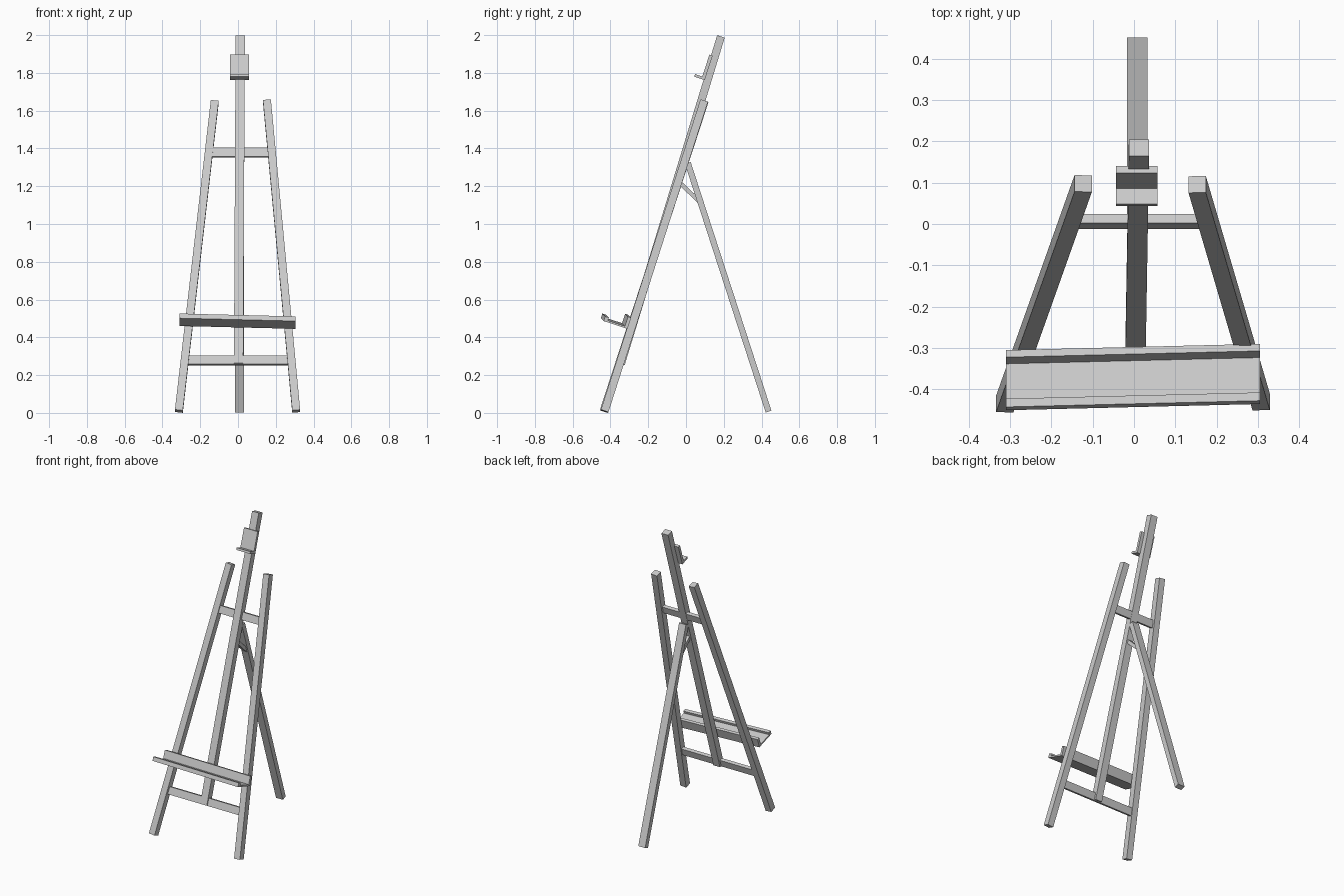
import bpy, math
from mathutils import Vector

if "Cube" in bpy.data.objects:
    bpy.data.objects.remove(bpy.data.objects["Cube"])

LEAN = math.radians(18)
UP = Vector((0, math.sin(LEAN), math.cos(LEAN)))       # along the leaning frame
OUT = Vector((0, -math.cos(LEAN), math.sin(LEAN)))     # toward the viewer


def add(name, verts, faces):
    me = bpy.data.meshes.new(name)
    me.from_pydata([tuple(v) for v in verts], [], faces)
    ob = bpy.data.objects.new(name, me)
    bpy.context.collection.objects.link(ob)
    # consistent outward normals
    import bmesh
    bm = bmesh.new()
    bm.from_mesh(me)
    bmesh.ops.recalc_face_normals(bm, faces=bm.faces)
    bm.to_mesh(me)
    bm.free()
    return ob


def loft(name, a, b):
    n = len(a)
    sides = [(i, (i + 1) % n, n + (i + 1) % n, n + i) for i in range(n)]
    return add(name, a + b, sides + [tuple(range(n)), tuple(range(n, 2 * n))])


def beam(name, p, q, width, depth):
    """Square-cut timber from p to q; width runs along x."""
    p, q = Vector(p), Vector(q)
    d = (q - p).normalized()
    s = Vector((1, 0, 0)) - d * d.x
    s.normalize()
    t = d.cross(s)
    ring = [s * (i * width / 2) + t * (j * depth / 2)
            for i, j in ((-1, -1), (1, -1), (1, 1), (-1, 1))]
    return loft(name, [p + r for r in ring], [q + r for r in ring])


def rail(name, profile, y, z, x0, x1, skew=0.0):
    """Profile of (out, up) points in the leaning frame, extruded across x."""
    def ring(x):
        o = Vector((x, y + skew * x, z - skew * x))
        return [o + OUT * a + UP * b for a, b in profile]
    return loft(name, ring(x0), ring(x1))


# Front legs, slightly uneven at the top
beam("front_leg_left", (-0.313, -0.436, 0.009), (-0.123, 0.098, 1.648), 0.042, 0.042)
beam("front_leg_right", (0.308, -0.431, 0.009), (0.153, 0.096, 1.652), 0.042, 0.042)

# Centre mast, rear leg and its brace
beam("mast", (0.003, -0.345, 0.258), (0.012, 0.185, 1.993), 0.049, 0.042)
beam("rear_leg", (0.008, 0.437, 0.007), (0.008, 0.010, 1.322), 0.050, 0.032)
beam("rear_brace", (0.008, -0.037, 1.222), (0.008, 0.070, 1.120), 0.030, 0.022)

# Crossbars
bar = [(-0.011, -0.024), (0.011, -0.024), (0.011, 0.024), (-0.011, 0.024)]
rail("upper_crossbar", bar, 0.006, 1.378, -0.152, 0.172)
rail("lower_crossbar", bar, -0.342, 0.278, -0.278, 0.278)

# Canvas tray with back board and front lip
tray = [(0, 0), (0.133, 0), (0.133, 0.026), (0.112, 0.026),
        (0.112, 0.010), (0.018, 0.010), (0.018, 0.062), (0, 0.062)]
rail("canvas_tray", tray, -0.317, 0.4525, -0.31, 0.305, 0.0246)

# Top canvas holder
holder = [(0, 0), (0.058, 0), (0.058, 0.014), (0.018, 0.014),
          (0.018, 0.136), (0, 0.136)]
rail("top_holder", holder, 0.099, 1.762, -0.043, 0.057)
